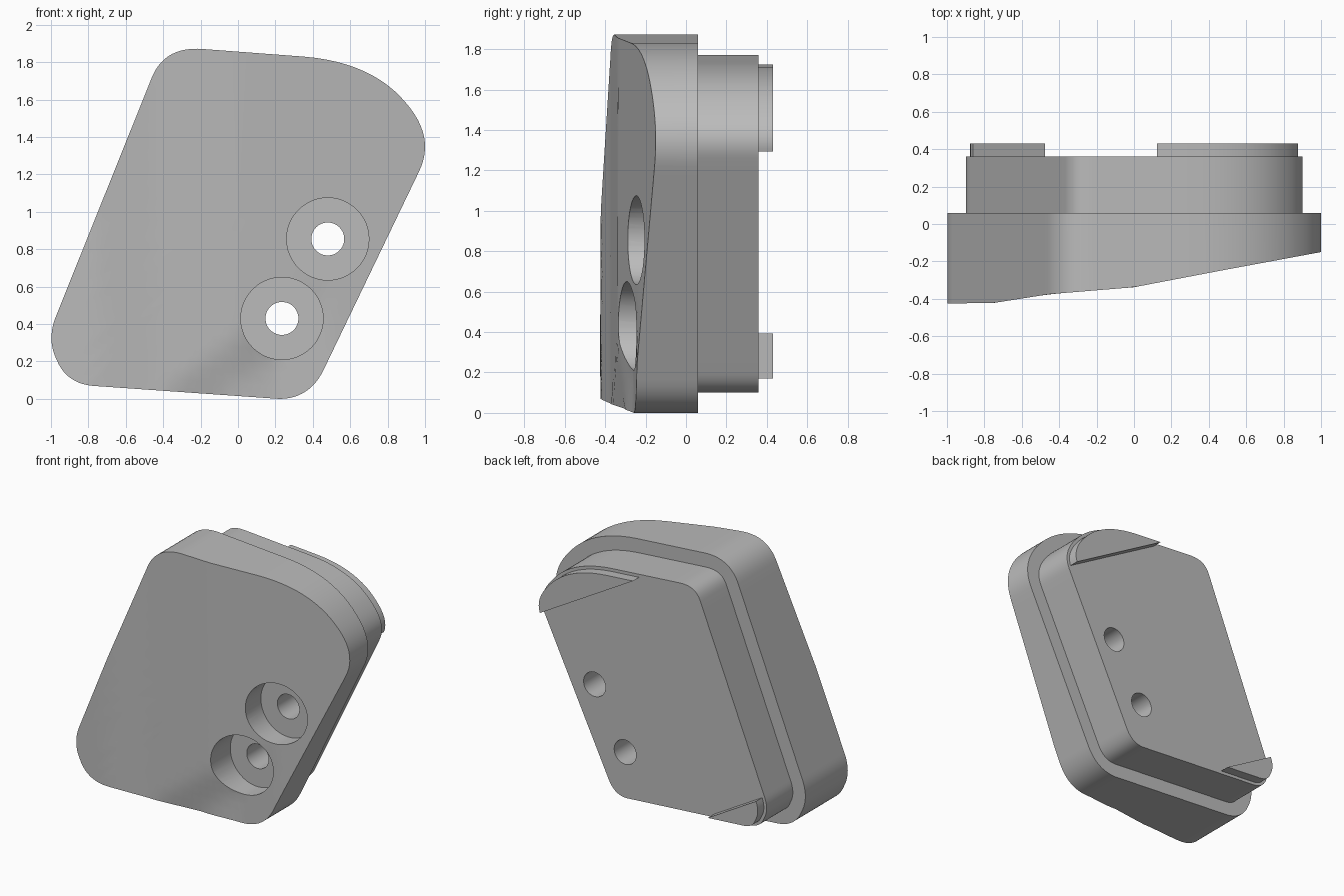
import bpy, bmesh, math
from mathutils import Vector

if "Cube" in bpy.data.objects:
    bpy.data.objects.remove(bpy.data.objects["Cube"])

grey = bpy.data.materials.new("plain grey")
grey.use_nodes = True
grey.diffuse_color = (0.5, 0.5, 0.5, 1)
grey.node_tree.nodes["Principled BSDF"].inputs["Base Color"].default_value = (0.5, 0.5, 0.5, 1)

# Rounded corners of the slanted plate (x, z): start, control, end
CORNERS = [
    ((-.46, 1.72), (-.39, 1.89), (-.18, 1.87)),
    ((.35, 1.83), (.72, 1.80), (.90, 1.58)),
    ((.90, 1.58), (1.055, 1.40), (.97, 1.22)),
    ((.46, .16), (.385, 0), (.22, 0)),
    ((-.78, .07), (-.92, .085), (-.97, .21)),
    ((-.97, .21), (-1.025, .32), (-.97, .45)),
]
CENTRE = Vector((0, .93))
# Depth of the front face across the width
FRONT = [(-1, -.425), (-.75, -.422), (-.45, -.375), (0, -.338), (.46, -.25), (1, -.15)]


def outline(steps=12, spacing=.06):
    pts = []
    for i, corner in enumerate(CORNERS):
        a, c, b = map(Vector, corner)
        for k in range(steps + 1):
            t = k / steps
            pts.append(a * (1 - t) ** 2 + c * 2 * t * (1 - t) + b * t * t)
        nxt = Vector(CORNERS[(i + 1) % len(CORNERS)][0])
        n = int((nxt - b).length / spacing)
        pts += [b.lerp(nxt, k / n) for k in range(1, n)]
    return [p for i, p in enumerate(pts) if (p - pts[i - 1]).length > 1e-4]


def inset(loop, d):
    # The loop runs clockwise, so inward is to the right of travel
    out = []
    for i, p in enumerate(loop):
        t = (loop[(i + 1) % len(loop)] - loop[i - 1]).normalized()
        out.append(p + Vector((t.y, -t.x)) * d)
    return out


def front_depth(x, z):
    x = max(-1, min(1, x))
    for (x0, y0), (x1, y1) in zip(FRONT, FRONT[1:]):
        if x <= x1:
            y = y0 + (y1 - y0) * (x - x0) / (x1 - x0)
            break
    # Shallow hollow along the bottom edge
    dent = max(0, min(.04, .2 * ((x + .4) * .6 - (z - .04) * .8)))
    return y + dent * max(0, min(1, (.5 - x) / .3))


def make_object(name, bm):
    bmesh.ops.recalc_face_normals(bm, faces=bm.faces)
    mesh = bpy.data.meshes.new(name)
    bm.to_mesh(mesh)
    bm.free()
    mesh.materials.append(grey)
    ob = bpy.data.objects.new(name, mesh)
    bpy.context.collection.objects.link(ob)
    return ob


def prism(loop, y0, y1):
    bm = bmesh.new()
    face = bm.faces.new([bm.verts.new((p.x, y0, p.y)) for p in loop])
    new = bmesh.ops.extrude_face_region(bm, geom=[face], use_keep_orig=True)["geom"]
    bmesh.ops.translate(bm, vec=(0, y1 - y0, 0),
                        verts=[v for v in new if isinstance(v, bmesh.types.BMVert)])
    return bm


def cutter(x, z, radius, y0, y1):
    bm = bmesh.new()
    n = 48
    pts = [Vector((x + radius * math.cos(k * math.tau / n),
                   z + radius * math.sin(k * math.tau / n))) for k in range(n)]
    bm.free()
    ob = make_object("hole_cutter", prism(pts, y0, y1))
    ob.hide_render = True
    return ob


def finish(ob, cutters=()):
    bpy.ops.object.select_all(action='DESELECT')
    ob.select_set(True)
    bpy.context.view_layer.objects.active = ob
    for c in cutters:
        mod = ob.modifiers.new("hole", 'BOOLEAN')
        mod.operation, mod.solver, mod.object = 'DIFFERENCE', 'EXACT', c
        bpy.ops.object.modifier_apply(modifier=mod.name)
    bpy.ops.object.shade_smooth_by_angle(angle=math.radians(30))


loop = outline()

# Front cover: flat rear, sides, and a front face of concentric rings
bm = bmesh.new()
back = [bm.verts.new((p.x, .06, p.y)) for p in loop]
bm.faces.new(back)
prev, rings = back, 14
for r in range(rings):
    ring = []
    for p in loop:
        q = CENTRE.lerp(p, 1 - r / rings)
        ring.append(bm.verts.new((q.x, front_depth(q.x, q.y), q.y)))
    for i in range(len(loop)):
        bm.faces.new((prev[i - 1], prev[i], ring[i], ring[i - 1]))
    prev = ring
tip = bm.verts.new((CENTRE.x, front_depth(*CENTRE), CENTRE.y))
for i in range(len(loop)):
    bm.faces.new((prev[i - 1], prev[i], tip))
cover = make_object("front_cover", bm)

# Rear block
block = make_object("rear_block", prism(inset(loop, .1), .06, .36))

# Two counterbored screw holes
holes = [(.48, .855), (.235, .43)]
bores = [cutter(x, z, .22, -.8, -.11) for x, z in holes]
shafts = [cutter(x, z, .088, -.7, .8) for x, z in holes]
finish(cover, bores + shafts)
finish(block, shafts)
for c in bores + shafts:
    bpy.data.objects.remove(c)

# Locating lips on the rear: slices of the inset outline at opposite corners
for name, offset, side in (("upper_lip", 1.555, 1), ("lower_lip", -.09, -1)):
    bm = prism(inset(loop, .122), .36, .43)
    n = Vector((.5, 0, .866))
    cut = bmesh.ops.bisect_plane(bm, geom=bm.verts[:] + bm.edges[:] + bm.faces[:],
                                 plane_co=n * offset, plane_no=n * side, clear_inner=True)
    edges = [e for e in cut["geom_cut"] if isinstance(e, bmesh.types.BMEdge)]
    bmesh.ops.holes_fill(bm, edges=edges)
    finish(make_object(name, bm))
